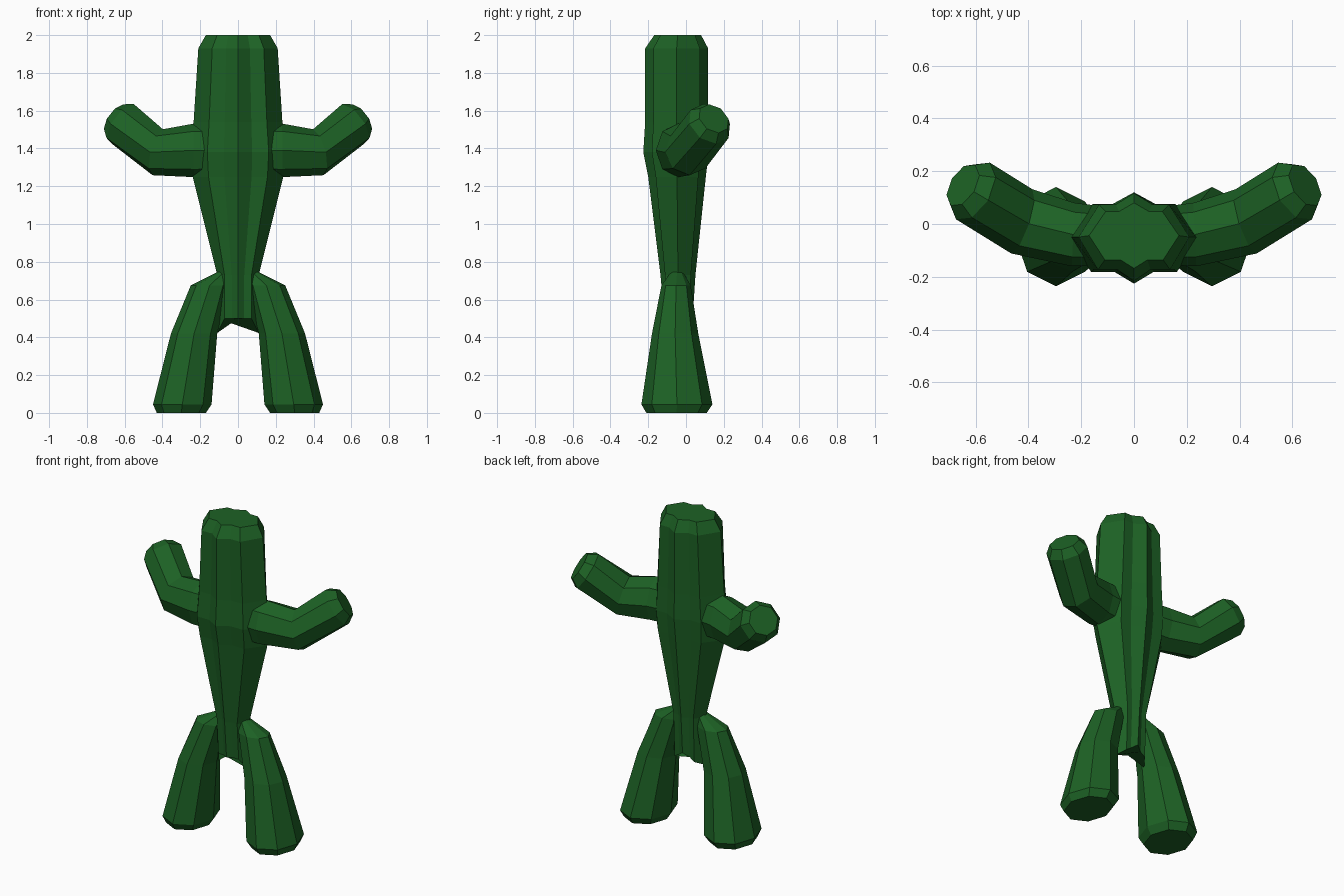
import bpy, bmesh
from math import sin, cos, tau
from mathutils import Vector

if "Cube" in bpy.data.objects:
    bpy.data.objects.remove(bpy.data.objects["Cube"])

green = bpy.data.materials.new("cactus_green")
green.diffuse_color = (0.012, 0.12, 0.018, 1)
green.use_nodes = True
green.node_tree.nodes["Principled BSDF"].inputs["Base Color"].default_value = green.diffuse_color


def loft(name, rings, mirror=False):
    """Skin a list of equal-length vertex rings and cap both ends."""
    bm = bmesh.new()
    vs = [[bm.verts.new(p) for p in ring] for ring in rings]
    n = len(vs[0])
    for a, b in zip(vs, vs[1:]):
        for i in range(n):
            j = (i + 1) % n
            bm.faces.new((a[i], a[j], b[j], b[i]))
    bm.faces.new(vs[0][::-1])
    bm.faces.new(vs[-1])
    bmesh.ops.recalc_face_normals(bm, faces=bm.faces)
    me = bpy.data.meshes.new(name)
    bm.to_mesh(me)
    bm.free()
    me.materials.append(green)
    ob = bpy.data.objects.new(name, me)
    bpy.context.collection.objects.link(ob)
    if mirror:
        ob.modifiers.new("mirror", 'MIRROR').use_mirror_merge = False
    return ob


# body: 12-sided section with a rib down the front and back
half = [(0, -1), (.3, -.74), (.65, -.74), (1, 0), (.63, .74), (.33, .74), (0, 1)]
section = half + [(-x, y) for x, y in half[-2:0:-1]]
# z, half width, front y, back y
levels = [(.5, .11, -.115, .035), (.73, .11, -.135, .05), (1.25, .24, -.2, .105),
          (1.38, .25, -.226, .12), (1.54, .235, -.216, .117),
          (1.93, .21, -.216, .117), (2, .17, -.168, .08)]
body = [[(x * w, (f + b) / 2 + y * (b - f) / 2, z) for x, y in section]
        for z, w, f, b in levels]
# crotch arches down towards the legs at the rear
body[0] = [(x, y, z - (.7 * abs(x) if y > -.05 else 0)) for x, y, z in body[0]]
loft("body", body)

# legs: z, inner x, outer x, front y, back y
leg_levels = [(0, .17, .43, -.21, .11), (.045, .14, .45, -.236, .14),
              (.42, .11, .355, -.18, .065), (.675, .05, .25, -.13, .025),
              (.745, .04, .11, -.08, -.015)]
legs = [[((a + b) / 2 + (b - a) / 2 * cos(tau * i / 8),
          (f + k) / 2 + (k - f) / 2 * sin(tau * i / 8), z) for i in range(8)]
        for z, a, b, f, k in leg_levels]
loft("legs", legs, True)

# arms: centre, direction, depth radius, height radius
arm_levels = [((.1, -.045, 1.39), (1, 0, 0), .11, .14),
              ((.23, -.04, 1.39), (1, .05, 0), .12, .142),
              ((.425, .01, 1.38), (1, .33, .25), .128, .125),
              ((.61, .125, 1.53), (.72, .43, .54), .125, .125),
              ((.648, .147, 1.558), (.72, .43, .54), .09, .09)]


def arm_ring(c, d, ry, rz):
    d = Vector(d).normalized()
    side = Vector((0, 0, 1)).cross(d).normalized()
    up = d.cross(side)
    return [Vector(c) + side * ry * cos(tau * i / 8) + up * rz * sin(tau * i / 8)
            for i in range(8)]


loft("arms", [arm_ring(*lv) for lv in arm_levels], True)
